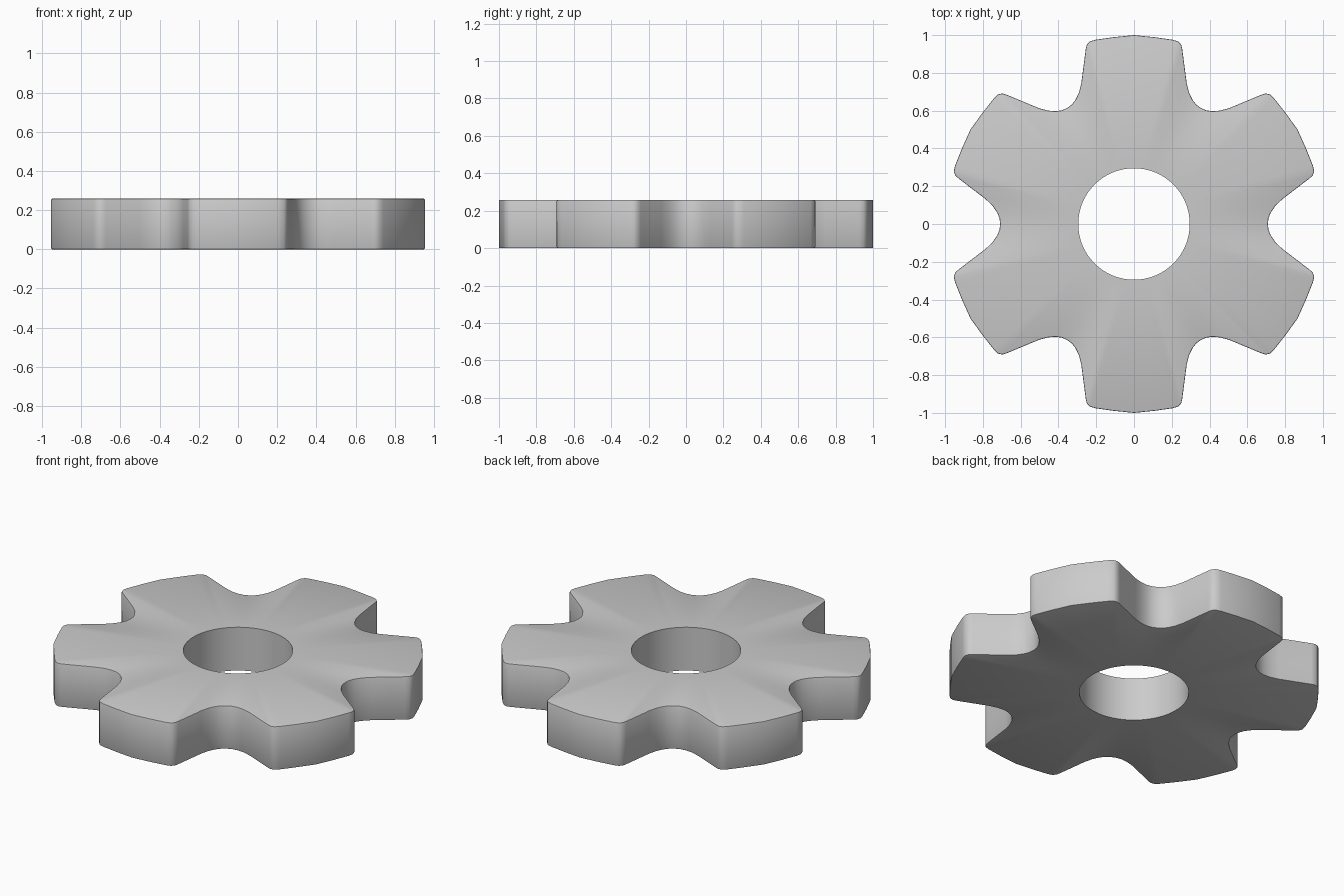
import bpy, bmesh
from math import cos, sin, pi, radians, hypot

if "Cube" in bpy.data.objects:
    bpy.data.objects.remove(bpy.data.objects["Cube"])

HEIGHT, HOLE_R, TEETH = 0.258, 0.295, 6

# Half of one valley, from its floor (on +x) to the middle of the tooth tip
half = [(0.709, 0), (0.712, 0.03), (0.724, 0.06), (0.748, 0.095), (0.785, 0.131),
        (0.93, 0.242), (0.947, 0.258), (0.954, 0.28), (0.947, 0.31),
        (0.911, 0.40), (0.866, 0.5)]
sector = [(x, -y) for x, y in half[:0:-1]] + half[:-1]

# Outer outline: the valley repeated around the centre
outline = []
for k in range(TEETH):
    c, s = cos(k * 2 * pi / TEETH), sin(k * 2 * pi / TEETH)
    outline += [(x * c - y * s, x * s + y * c) for x, y in sector]
n = len(outline)

# Round hole with matching point count
start = -pi / TEETH
hole = [(HOLE_R * cos(start + 2 * pi * i / n), HOLE_R * sin(start + 2 * pi * i / n))
        for i in range(n)]

# Gear body: outer wall, top, bore wall, bottom
bm = bmesh.new()
rings = [[bm.verts.new((x, y, z)) for x, y in pts]
         for pts, z in ((outline, 0), (outline, HEIGHT), (hole, HEIGHT), (hole, 0))]
for r in range(4):
    a, b = rings[r], rings[(r + 1) % 4]
    for i in range(n):
        j = (i + 1) % n
        bm.faces.new((a[i], a[j], b[j], b[i]))

# Tiny softening of the outer rims
rim = [e for e in bm.edges
       if all(hypot(v.co.x, v.co.y) > 0.6 for v in e.verts)
       and abs(e.verts[0].co.z - e.verts[1].co.z) < 1e-5]
bmesh.ops.bevel(bm, geom=rim, offset=0.005, segments=2, profile=0.5, affect='EDGES')
bmesh.ops.recalc_face_normals(bm, faces=bm.faces)

mesh = bpy.data.meshes.new("gear")
bm.to_mesh(mesh)
bm.free()
gear = bpy.data.objects.new("gear", mesh)
bpy.context.collection.objects.link(gear)
bpy.context.view_layer.objects.active = gear
gear.select_set(True)
bpy.ops.object.shade_smooth_by_angle(angle=radians(32))
